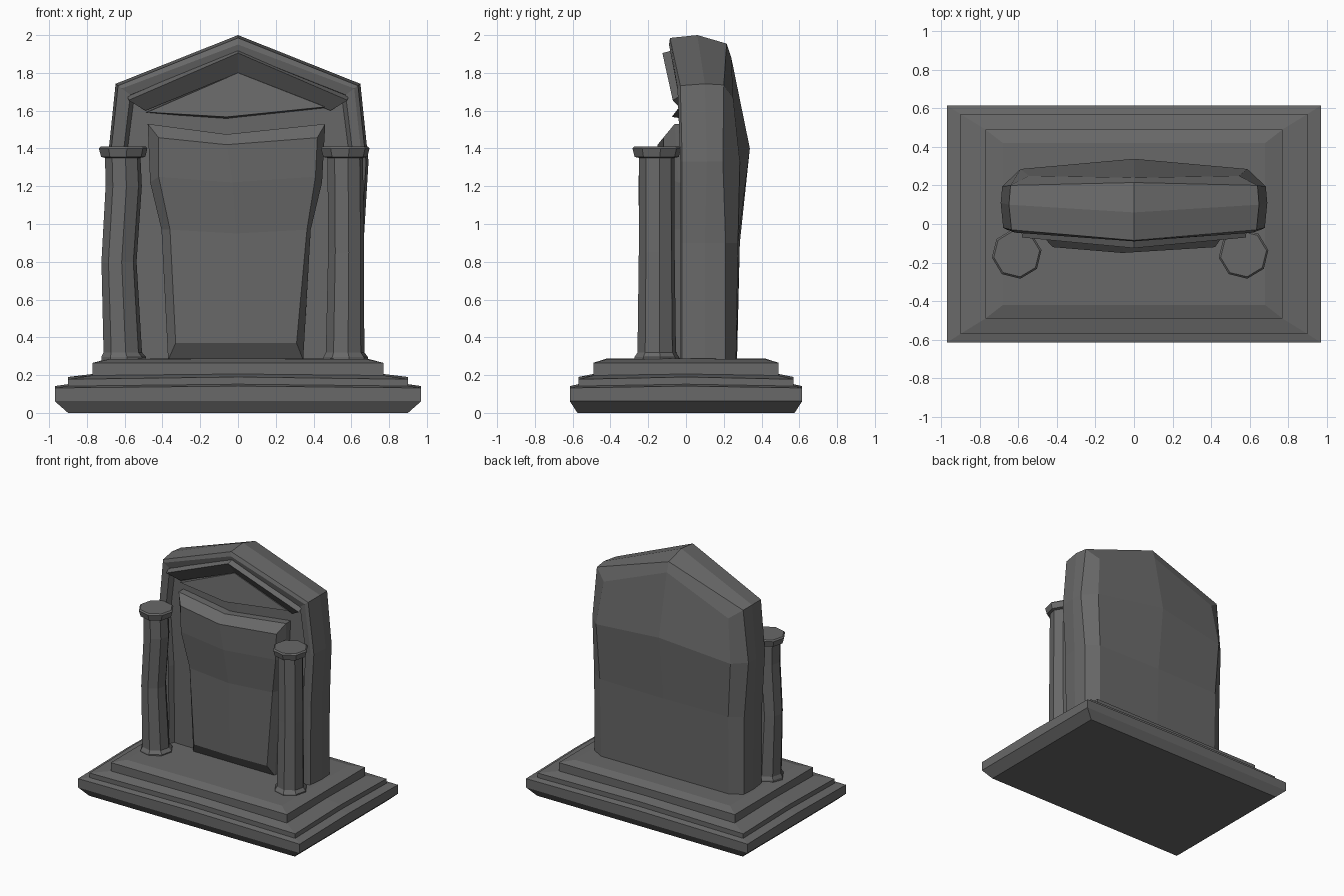
import bpy, bmesh, math

if "Cube" in bpy.data.objects:
    bpy.data.objects.remove(bpy.data.objects["Cube"])

stone = bpy.data.materials.new("dark grey stone")
stone.diffuse_color = (0.14, 0.14, 0.14, 1)
stone.use_nodes = True
stone.node_tree.nodes["Principled BSDF"].inputs["Base Color"].default_value = stone.diffuse_color


def finish(bm, name):
    bmesh.ops.recalc_face_normals(bm, faces=bm.faces)
    me = bpy.data.meshes.new(name)
    bm.to_mesh(me)
    bm.free()
    me.materials.append(stone)
    ob = bpy.data.objects.new(name, me)
    bpy.context.collection.objects.link(ob)
    return ob


def loft(bm, rings, start=True, end=True):
    """Skin a list of closed rings; optionally cap the ends."""
    vs = [[bm.verts.new(p) for p in r] for r in rings]
    n = len(vs[0])
    for a, b in zip(vs, vs[1:]):
        for i in range(n):
            bm.faces.new((a[i], a[(i + 1) % n], b[(i + 1) % n], b[i]))
    if start:
        bm.faces.new(vs[0])
    if end:
        bm.faces.new(vs[-1])
    return vs


def outline(left, top, right, bottom):
    """Ring running up the left side, over the top, down the right side."""
    return left + [top] + right[::-1] + [bottom]


def ridged_cap(bm, ring, centre):
    """Close an outline with a column of points down its middle."""
    k = (len(ring) - 2) // 2
    L, top, R, bot = ring[:k], ring[k], ring[k + 1:-1][::-1], ring[-1]
    C = [bot] + [bm.verts.new(p) for p in centre] + [top]
    for i in range(k - 1):
        bm.faces.new((L[i], L[i + 1], C[i + 1], C[i]))
        bm.faces.new((R[i], C[i], C[i + 1], R[i + 1]))


# stepped plinth: half width, half depth, height, lift at edge middles
bm = bmesh.new()
tiers = [(.90, .575, 0, 0), (.97, .615, .062, 0), (.97, .615, .132, .01),
         (.90, .57, .142, .01), (.90, .57, .178, .012), (.77, .49, .198, .008),
         (.77, .49, .265, 0), (.68, .42, .284, .004)]
rings = []
for w, d, z, l in tiers:
    rings.append([(-w, -d, z), (0, -d, z + l), (w, -d, z), (w, 0, z + l),
                  (w, d, z), (0, d, z + l), (-w, d, z), (-w, 0, z + l)])
loft(bm, rings)
finish(bm, "stepped_plinth")

# headstone slab: gabled outline lofted from back to recessed front
SLAB = [(.658, .27), (.662, .9), (.688, 1.33), (.645, 1.74)]


def slab_ring(inset, ys, top_y, top_z, bottom_y):
    side = [(x - inset, y, z - (inset * .75 if i == 3 else 0))
            for i, ((x, z), y) in enumerate(zip(SLAB, ys))]
    return outline([(-x, y, z) for x, y, z in side], (0, top_y, top_z),
                   side, (0, bottom_y, .27))


bm = bmesh.new()
vs = loft(bm, [
    slab_ring(.10, (.265, .275, .285, .25), .24, 1.88, .27),
    slab_ring(.005, (.21, .21, .195, .20), .215, 1.955, .22),
    slab_ring(-.003, (.10, .10, .11, .10), .06, 2.0, .10),
    slab_ring(.01, (-.02, -.02, -.02, -.03), -.085, 1.985, -.02),
    slab_ring(.03, (-.03, -.03, -.03, -.045), -.09, 1.95, -.03),
    slab_ring(.075, (-.03, -.03, -.03, -.04), -.075, 1.91, -.03),
    slab_ring(.095, (.01, .01, .005, 0), -.02, 1.88, 0),
], False, False)
ridged_cap(bm, vs[0], [(0, .285, .9), (0, .338, 1.4)])
ridged_cap(bm, vs[-1], [(0, -.015, .9), (0, -.02, 1.35)])
finish(bm, "headstone_slab")

# raised inscription panel, narrower at the foot
bm = bmesh.new()
OUT = [(-.37, .345, .28), (-.405, .385, .97), (-.465, .445, 1.22), (-.478, .462, 1.53)]
INN = [(-.33, .31, .37), (-.36, .365, .97), (-.42, .41, 1.25), (-.42, .42, 1.457)]


def panel_ring(rows, ys, top, bottom):
    return outline([(a, y, z) for (a, b, z), y in zip(rows, ys)], top,
                   [(b, y, z) for (a, b, z), y in zip(rows, ys)], bottom)


vs = loft(bm, [
    panel_ring(OUT, (.06,) * 4, (-.06, .06, 1.475), (0, .06, .28)),
    panel_ring(OUT, (-.03, -.03, -.04, -.06), (-.06, -.08, 1.475), (0, -.03, .28)),
    panel_ring(INN, (-.08, -.09, -.115, -.12), (-.06, -.15, 1.42), (-.01, -.09, .37)),
], True, False)
ridged_cap(bm, vs[-1], [(-.01, -.105, .95), (-.03, -.14, 1.22)])
finish(bm, "inscription_panel")

# tympanum plate under the gable
bm = bmesh.new()
loft(bm, [
    [(-.50, .04, 1.59), (0, .04, 1.82), (.48, .04, 1.61), (-.06, .04, 1.55)],
    [(-.48, -.035, 1.592), (0, -.045, 1.80), (.46, -.035, 1.62), (-.06, -.075, 1.567)],
])
finish(bm, "tympanum")

# projecting gable moulding, a chevron
bm = bmesh.new()


def moulding_end(s):
    return [(s * .585, -.02, 1.685), (s * .58, -.07, 1.655),
            (s * .49, -.02, 1.60), (s * .52, .03, 1.64)]


loft(bm, [moulding_end(-1),
          [(0, -.05, 1.925), (0, -.125, 1.905), (0, -.04, 1.80), (0, .03, 1.85)],
          moulding_end(1)])
finish(bm, "gable_moulding")


# eight-sided columns: rows of (centre x, radius, height)
def column(name, rows):
    bm = bmesh.new()
    loft(bm, [[(x + r * math.cos(math.tau * i / 8 + .15),
                -.155 + r * math.sin(math.tau * i / 8 + .15), z)
               for i in range(8)] for x, r, z in rows])
    finish(bm, name)


column("left_column", [(-.605, .12, .26), (-.605, .12, .295), (-.61, .103, .32),
                       (-.63, .094, .80), (-.605, .097, 1.2), (-.61, .095, 1.35),
                       (-.608, .118, 1.355), (-.608, .13, 1.40), (-.608, .12, 1.41)])
column("right_column", [(.57, .12, .26), (.57, .12, .295), (.567, .103, .32),
                        (.572, .096, .85), (.568, .095, 1.35),
                        (.568, .118, 1.355), (.568, .13, 1.40), (.568, .12, 1.41)])
